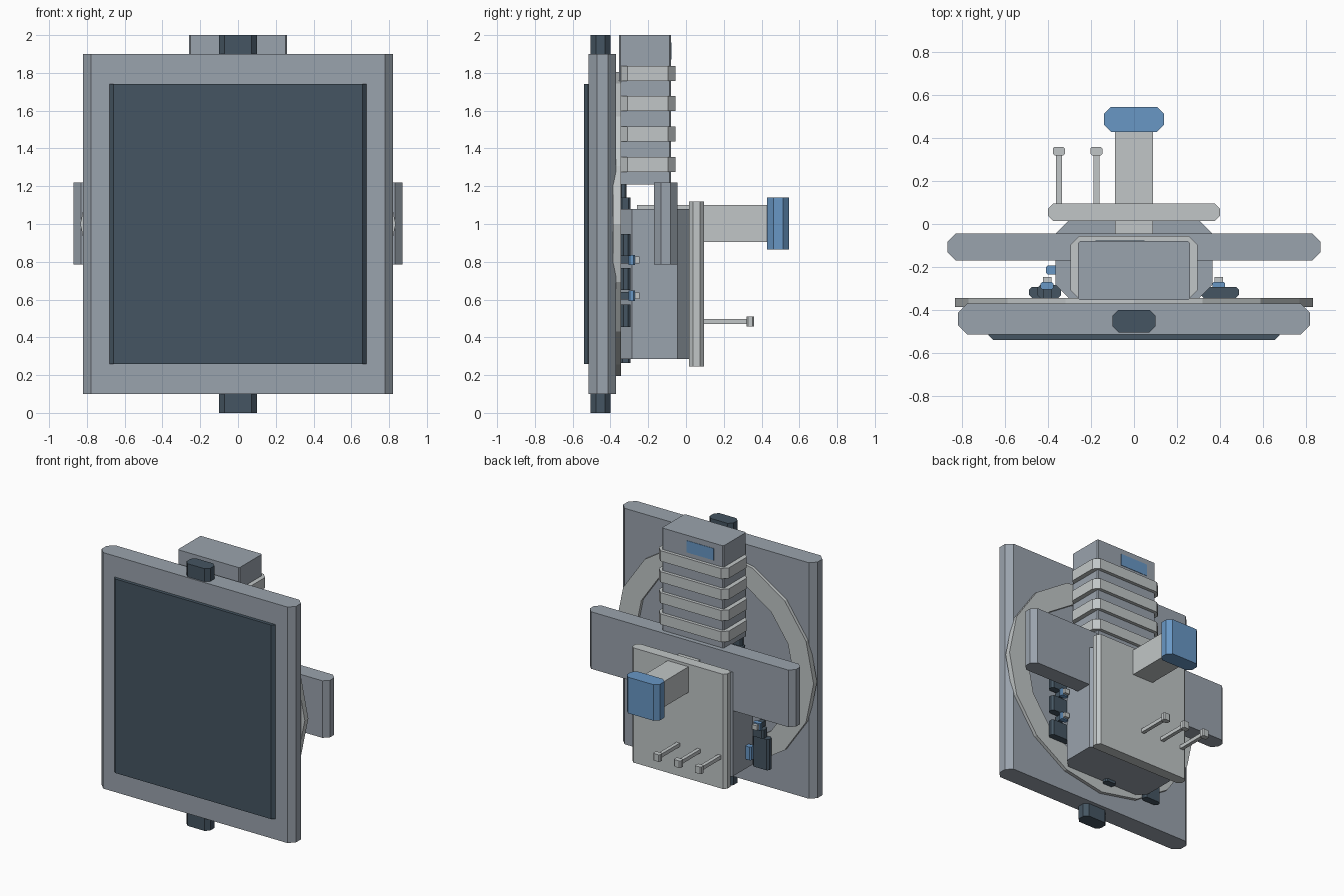
import bpy, bmesh, math

if "Cube" in bpy.data.objects:
    bpy.data.objects.remove(bpy.data.objects["Cube"])


def srgb(*c):
    return [((v / 255 + 0.055) / 1.055) ** 2.4 for v in c] + [1]


def material(name, *c):
    m = bpy.data.materials.new(name)
    m.diffuse_color = srgb(*c)
    m.use_nodes = True
    m.node_tree.nodes["Principled BSDF"].inputs["Base Color"].default_value = m.diffuse_color
    return m


GREY = material("steel_grey", 154, 163, 173)
DARK = material("dark_slate", 69, 85, 98)
LIGHT = material("pale_grey", 193, 198, 199)
BLUE = material("blue", 104, 151, 197)


def finish(name, bm, mat):
    bmesh.ops.recalc_face_normals(bm, faces=bm.faces)
    me = bpy.data.meshes.new(name)
    bm.to_mesh(me)
    bm.free()
    me.materials.append(mat)
    ob = bpy.data.objects.new(name, me)
    bpy.context.collection.objects.link(ob)
    return ob


def block(name, mat, x, y, z, c=0.0):
    """Box between the given ranges with its vertical edges chamfered by c."""
    (x0, x1), (y0, y1), (z0, z1) = x, y, z
    if c:
        pts = [(x0 + c, y0), (x1 - c, y0), (x1, y0 + c), (x1, y1 - c),
               (x1 - c, y1), (x0 + c, y1), (x0, y1 - c), (x0, y0 + c)]
    else:
        pts = [(x0, y0), (x1, y0), (x1, y1), (x0, y1)]
    bm = bmesh.new()
    base = bm.faces.new([bm.verts.new((px, py, z0)) for px, py in pts])
    top = bmesh.ops.extrude_face_region(bm, geom=[base])
    bmesh.ops.translate(bm, vec=(0, 0, z1 - z0),
                        verts=[v for v in top["geom"] if isinstance(v, bmesh.types.BMVert)])
    return finish(name, bm, mat)


def ring(name, mat, ro, ri, y0, y1, n=16, zscale=0.965):
    """Flat faceted ring facing front and back, centred on z = 1."""
    bm = bmesh.new()
    loops = []
    for i in range(n):
        a = math.tau * i / n
        loops.append([bm.verts.new((r * math.cos(a), y, 1 + zscale * r * math.sin(a)))
                      for r, y in ((ro, y0), (ro, y1), (ri, y1), (ri, y0))])
    for i in range(n):
        a, b = loops[i], loops[(i + 1) % n]
        for k in range(4):
            bm.faces.new((a[k], a[(k + 1) % 4], b[(k + 1) % 4], b[k]))
    return finish(name, bm, mat)


def sym(w):
    return (-w, w)


# Front panel, screen and end tabs
block("panel", GREY, sym(0.82), (-0.515, -0.37), (0.10, 1.90), 0.043)
block("screen", DARK, sym(0.68), (-0.54, -0.495), (0.26, 1.74), 0.022)
block("top_tab", DARK, sym(0.10), (-0.505, -0.40), (1.88, 2.0), 0.028)
block("bottom_tab", DARK, sym(0.10), (-0.505, -0.40), (0, 0.12), 0.028)

# Ring behind the panel
ring("back_ring", LIGHT, 0.835, 0.67, -0.387, -0.345)

# Upper pack with four bands and a rear label
block("pack", GREY, sym(0.26), (-0.355, -0.08), (1.21, 2.0), 0.008)
for i, zc in enumerate((1.315, 1.477, 1.637, 1.797)):
    block(f"pack_band_{i + 1}", LIGHT, sym(0.295), (-0.35, -0.055),
          (zc - 0.04, zc + 0.04), 0.04)
block("pack_label", BLUE, (-0.18, 0.05), (-0.081, -0.077), (1.87, 1.96))

# Central housing, cross arm and rear plate
block("housing", GREY, sym(0.365), (-0.35, 0.02), (0.285, 1.08), 0.065)
block("cross_arm", GREY, sym(0.87), (-0.17, -0.045), (0.785, 1.22), 0.038)
block("rear_plate", LIGHT, sym(0.40), (0.015, 0.095), (0.245, 1.12), 0.022)

# Rear handle
block("handle_stem", LIGHT, sym(0.088), (-0.26, 0.44), (0.905, 1.10))
block("handle_grip", BLUE, sym(0.14), (0.43, 0.545), (0.865, 1.14), 0.032)

# Three pins on the rear plate
for i, x in enumerate((-0.35, -0.175, 0.0)):
    block(f"pin_{i + 1}", LIGHT, (x - 0.014, x + 0.014), (0.09, 0.33), (0.47, 0.498))
    block(f"pin_head_{i + 1}", LIGHT, (x - 0.028, x + 0.028), (0.32, 0.36),
          (0.457, 0.511), 0.008)

# Dark struts linking housing and pack
for side in (-1, 1):
    block("strut", DARK, (side * 0.2 - 0.045, side * 0.2 + 0.045), (-0.35, -0.315),
          (1.06, 1.22), 0.008)
    block("strut_foot", DARK, (side * 0.2 - 0.06, side * 0.2 + 0.06), (-0.35, -0.295),
          (1.06, 1.14), 0.01)
block("bottom_foot", DARK, (-0.09, 0.0), (-0.345, -0.295), (0.265, 0.30), 0.01)


def button(name, x, z):
    """Small blue button with a pale cap, pointing backwards."""
    block(name + "_base", DARK, (x - 0.02, x + 0.02), (-0.35, -0.29), (z - 0.02, z + 0.02))
    block(name, BLUE, (x - 0.03, x + 0.03), (-0.305, -0.27), (z - 0.027, z + 0.027), 0.008)
    block(name + "_cap", LIGHT, (x - 0.02, x + 0.02), (-0.272, -0.247),
          (z - 0.018, z + 0.018))


# Right side: three dark blocks with two buttons between them
for i, z in enumerate((0.455, 0.65, 0.83)):
    block(f"right_block_{i + 1}", DARK, (0.31, 0.49), (-0.345, -0.293), (z, z + 0.118), 0.015)
for i, z in enumerate((0.62, 0.81)):
    button(f"right_button_{i + 1}", 0.395, z)

# Left side: tall block, short block, button and side knob
block("left_tall_block", DARK, (-0.49, -0.35), (-0.345, -0.293), (0.265, 0.50), 0.015)
block("left_short_block", DARK, (-0.45, -0.34), (-0.345, -0.285), (0.50, 0.565), 0.012)
button("left_button", -0.405, 0.59)
block("left_knob", BLUE, (-0.41, -0.355), (-0.235, -0.193), (0.36, 0.46), 0.008)
